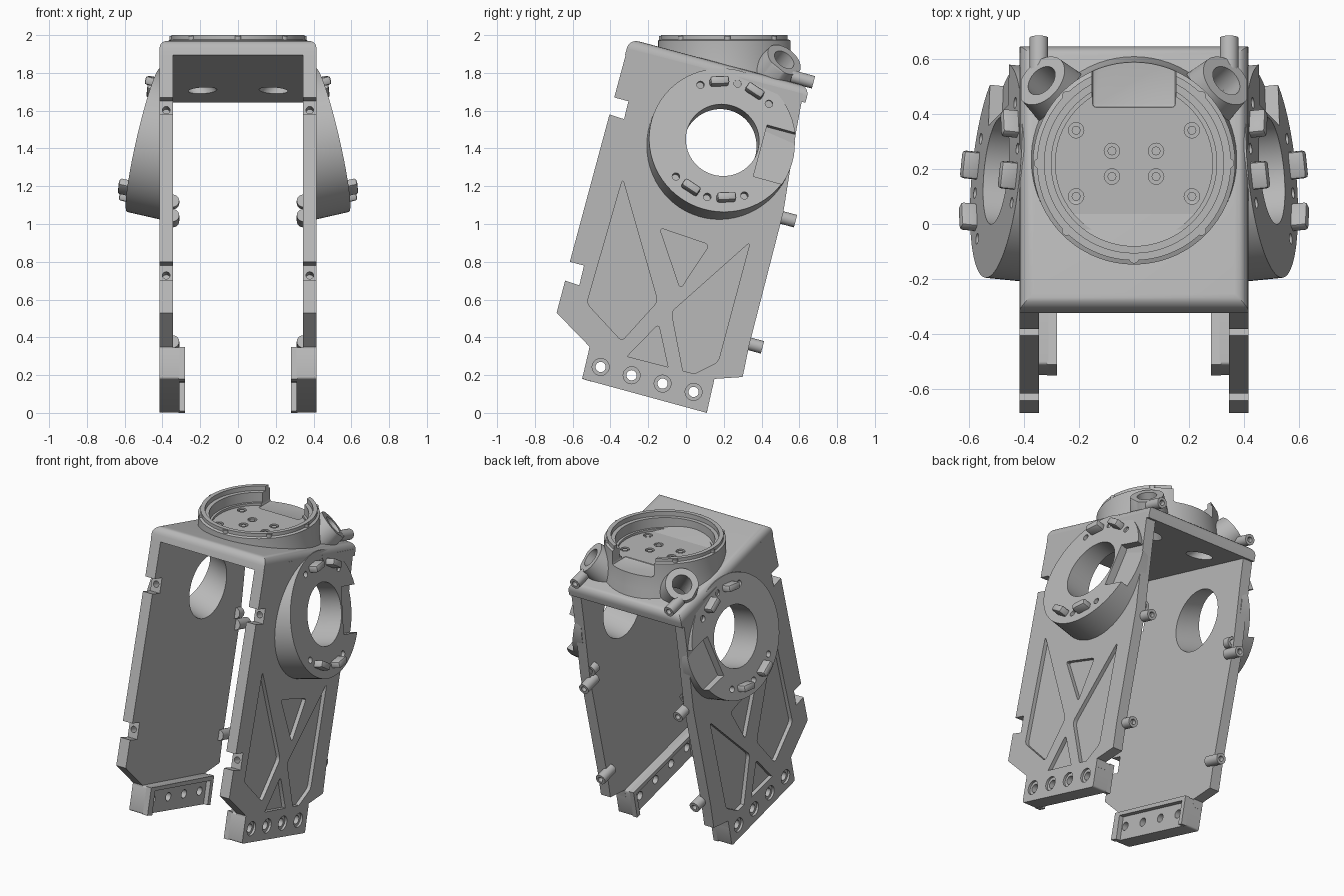
import bpy, bmesh, math
from mathutils import Vector, Matrix

cube = bpy.data.objects.get("Cube")
if cube:
    bpy.data.objects.remove(cube)

grey = bpy.data.materials.new("machined_grey")
grey.use_nodes = True
GREY = (0.48, 0.48, 0.48, 1)
grey.diffuse_color = GREY
grey.node_tree.nodes["Principled BSDF"].inputs["Base Color"].default_value = GREY

TILT = math.radians(15)
ALONG = Vector((0, math.cos(TILT), -math.sin(TILT)))   # front to back in the leaning frame
UP = Vector((0, math.sin(TILT), math.cos(TILT)))


def make(name, bm):
    bmesh.ops.recalc_face_normals(bm, faces=bm.faces)
    mesh = bpy.data.meshes.new(name)
    bm.to_mesh(mesh)
    bm.free()
    mesh.materials.append(grey)
    ob = bpy.data.objects.new(name, mesh)
    bpy.context.collection.objects.link(ob)
    return ob


def prism(name, pts, x0, x1, rounding=0.0):
    """Side outline of (y, z) points, extruded along x."""
    bm = bmesh.new()
    face = bm.faces.new([bm.verts.new((x0, y, z)) for y, z in pts])
    new = bmesh.ops.extrude_face_region(bm, geom=[face])["geom"]
    bmesh.ops.translate(bm, vec=(x1 - x0, 0, 0), verts=[g for g in new if isinstance(g, bmesh.types.BMVert)])
    if rounding:
        edges = [e for e in bm.edges if abs(e.verts[0].co.x - e.verts[1].co.x) > 1e-4]
        bmesh.ops.bevel(bm, geom=edges, offset=rounding, segments=3, profile=0.5, affect='EDGES')
    return make(name, bm)


def rod_mesh(a, b, r, r2=None, sides=32):
    a, b = Vector(a), Vector(b)
    turn = (b - a).to_track_quat('Z', 'Y').to_matrix().to_4x4()
    bm = bmesh.new()
    bmesh.ops.create_cone(bm, cap_ends=True, segments=sides, radius1=r, radius2=r2 or r,
                          depth=(b - a).length, matrix=Matrix.Translation((a + b) / 2) @ turn)
    return bm


def rod(name, a, b, r, sides=32):
    return make(name, rod_mesh(a, b, r, sides=sides))


def box(name, size, matrix, bevel=0.0):
    bm = bmesh.new()
    bmesh.ops.create_cube(bm, size=1, matrix=Matrix.Diagonal((*size, 1)))
    if bevel:
        bmesh.ops.bevel(bm, geom=bm.edges[:], offset=bevel, segments=2, profile=0.5, affect='EDGES')
    bmesh.ops.transform(bm, matrix=matrix, verts=bm.verts)
    return make(name, bm)


def trim(bm, point, normal):
    """Remove everything on the normal's side and cap the opening."""
    res = bmesh.ops.bisect_plane(bm, geom=bm.verts[:] + bm.edges[:] + bm.faces[:],
                                 plane_co=point, plane_no=normal, clear_outer=True)
    bmesh.ops.holes_fill(bm, edges=[g for g in res["geom_cut"] if isinstance(g, bmesh.types.BMEdge)])


def apply(ob, kind, **settings):
    mod = ob.modifiers.new(kind.lower(), kind)
    for key, value in settings.items():
        setattr(mod, key, value)
    bpy.context.view_layer.objects.active = ob
    bpy.ops.object.modifier_apply(modifier=mod.name)


def cut(targets, cutters):
    for c in cutters:
        for t in targets:
            apply(t, 'BOOLEAN', operation='DIFFERENCE', solver='EXACT', object=c)
    for c in cutters:
        bpy.data.objects.remove(c)


def finish(ob, mirror=True):
    if mirror:
        apply(ob, 'MIRROR', use_axis=(True, False, False), use_mirror_merge=False)
    bpy.ops.object.select_all(action='DESELECT')
    ob.select_set(True)
    bpy.context.view_layer.objects.active = ob
    bpy.ops.object.shade_smooth_by_angle(angle=math.radians(32))


IN, OUT = 0.345, 0.415

# Leaning side plate with stepped front edge
plate = prism("side_plate", [
    (-0.31, 1.93), (-0.38, 1.67), (-0.305, 1.65), (-0.328, 1.555), (-0.405, 1.58),
    (-0.615, 0.80), (-0.54, 0.78), (-0.565, 0.675), (-0.64, 0.70), (-0.685, 0.53),
    (-0.51, 0.35), (-0.52, 0.30), (0.14, 0.13), (0.15, 0.18), (0.30, 0.19),
    (0.335, 0.36), (0.515, 1.06), (0.585, 1.50), (0.62, 1.69)], IN, OUT)

# Foot rail: solid bar plus an inner lip closed at both ends
foot = prism("foot_rail", [(-0.51, 0.35), (-0.55, 0.18), (0.11, 0.0), (0.15, 0.18)], 0.31, OUT, 0.012)
lip = prism("foot_lip", [(-0.51, 0.35), (-0.55, 0.18), (-0.50, 0.165), (-0.47, 0.315), (0.115, 0.16),
                         (0.08, 0.01), (0.11, 0.0), (0.15, 0.18)], 0.28, 0.315)

# Shallow lightening pockets
pockets = [
    [(-0.335, 1.24), (-0.15, 0.59), (-0.34, 0.38), (-0.525, 0.58)],
    [(-0.14, 0.98), (0.124, 0.89), (-0.03, 0.656)],
    [(0.34, 0.905), (0.17, 0.27), (-0.008, 0.18), (-0.077, 0.534)],
    [(-0.145, 0.47), (-0.09, 0.217), (-0.33, 0.28)]]
cut([plate], [prism("pocket", p, 0.39, 0.5, 0.022) for p in pockets])

# Foot bolt holes with counterbores
for i in range(4):
    y, z = -0.452 + 0.164 * i, 0.243 - 0.044 * i
    cut([foot, plate], [rod("bore", (0.2, y, z), (0.5, y, z), 0.027, 20),
                        rod("counterbore", (0.4, y, z), (0.5, y, z), 0.045, 20)])

# Screw holes in the front notches
for y, z in ((-0.316, 1.603), (-0.552, 0.728)):
    p = Vector((0.38, y, z))
    cut([plate], [rod("screw_hole", p - ALONG * 0.05, p + ALONG * 0.06, 0.02, 16)])

# Tilted hub disc on the side
normal = Vector((1, 0.1, 0.23)).normalized()
u = (ALONG - normal * ALONG.dot(normal)).normalized()
v = normal.cross(u)
HUB = Matrix((u, v, normal)).transposed().to_4x4()
HUB.translation = (0.5, 0.193, 1.444)


def hub(a, b, c):
    return HUB @ Vector((a, b, c))


bm = rod_mesh(hub(0, 0, -0.4), hub(0, 0, 0), 0.39, sides=64)
trim(bm, (0.37, 0, 0), (-1, 0, 0))
disc = make("hub_disc", bm)
cut([disc, plate], [rod("hub_bore", hub(0, 0, -0.4), hub(0, 0, 0.1), 0.195, 64)])
cut([disc], [box("hub_step", (0.4, 0.29, 0.2), HUB @ Matrix.Translation((0.408, 0, 0.05)))])

for side in (1, -1):
    for deg in (54, 90, 126):
        a = math.radians(deg) * side
        x, y = 0.32 * math.cos(a), 0.32 * math.sin(a)
        cut([disc], [rod("hub_hole", hub(x, y, -0.04), hub(x, y, 0.05), 0.02, 16)])
    for deg in (72, 108):
        place = HUB @ Matrix.Rotation(math.radians(deg) * side, 4, 'Z') @ Matrix.Translation((0.315, 0, 0.015))
        finish(box("hub_lug", (0.045, 0.1, 0.085), place, 0.012))

# Top deck with rounded long edges
deck = prism("top_deck", [(-0.30, 1.98), (0.655, 1.725), (0.632, 1.642), (-0.323, 1.895)], -OUT, OUT)
bm = bmesh.new()
bm.from_mesh(deck.data)
corners = [e for e in bm.edges if all(abs(w.co.x) > 0.4 for w in e.verts)
           and all(min((w.co - Vector((w.co.x, q, r))).length for q, r in ((-0.30, 1.98), (0.655, 1.725))) < 0.01
                   for w in e.verts)]
bmesh.ops.bevel(bm, geom=corners, offset=0.05, segments=5, profile=0.5, affect='EDGES')
bm.to_mesh(deck.data)
bm.free()

# Round turret base, open at the back
UNDER = Vector((0, -0.323, 1.90))
profile = [(0, 1.58), (0.41, 1.58), (0.378, 1.8), (0.367, 1.88), (0.367, 1.972), (0.352, 1.978), (0.352, 2.0),
           (0.325, 2.0), (0.325, 1.97), (0.30, 1.97), (0.30, 1.905), (0.285, 1.905), (0.285, 1.89), (0, 1.89)]
bm = bmesh.new()
ring = [bm.verts.new((r, 0.22, z)) for r, z in profile]
edges = [bm.edges.new(pair) for pair in zip(ring, ring[1:])]
bmesh.ops.spin(bm, geom=ring + edges, cent=(0, 0.22, 0), axis=(0, 0, 1), angle=math.tau, steps=72)
bmesh.ops.remove_doubles(bm, verts=bm.verts, dist=0.0005)
trim(bm, UNDER, -UP)
turret = make("turret_base", bm)
cut([turret], [box("turret_gap", (0.306, 0.4, 0.3), Matrix.Translation((0, 0.62, 2.032)), 0.015)])

# Turret floor screws
for x, y in ((0.08, 0.265), (0.08, 0.172), (0.21, 0.34), (0.21, 0.10), (0, -0.022)):
    for s in ((1, -1) if x else (1,)):
        cut([turret], [rod("screw_seat", (x * s, y, 1.878), (x * s, y, 1.93), 0.028, 20)])
        finish(rod("floor_screw", (x * s, y, 1.87), (x * s, y, 1.887), 0.016, 16), False)

# Rim studs
for deg in (-90, -45, 0, 45, 135, 180, 225):
    a = math.radians(deg)
    x, y = 0.345 * math.cos(a), 0.22 + 0.345 * math.sin(a)
    finish(rod("rim_stud", (x, y, 1.92), (x, y, 1.995), 0.018, 16), False)

# Angled rear sockets
face, inner = Vector((0.335, 0.52, 1.87)), Vector((0.19, 0.39, 1.71))
axis = (face - inner).normalized()
bm = rod_mesh(face - axis * 0.3, face, 0.135, 0.102, sides=40)
trim(bm, UNDER, -UP)
trim(bm, (0.41, 0, 0), (1, 0, 0))
socket = make("rear_socket", bm)
cut([socket, turret, deck, plate], [rod("socket_bore", inner - axis * 0.15, face + axis * 0.1, 0.06)])
flip = Matrix.Diagonal((-1, 1, 1))
cut([turret, deck], [rod("socket_bore", flip @ (inner - axis * 0.15), flip @ (face + axis * 0.1), 0.06)])

# Pins on the rear edge
for y, z, length in ((0.675, 1.75, 0.12), (0.51, 1.11, 0.05), (0.58, 1.015, 0.12), (0.405, 0.347, 0.12)):
    tip = Vector((IN, y, z))
    pin = rod("rear_pin", tip - ALONG * length, tip, 0.034, 20)
    cut([pin], [rod("pin_hole", tip - ALONG * 0.03, tip + ALONG * 0.03, 0.017, 12)])
    finish(pin)

for part in (plate, foot, lip, disc, socket):
    finish(part)
for part in (deck, turret):
    finish(part, False)
